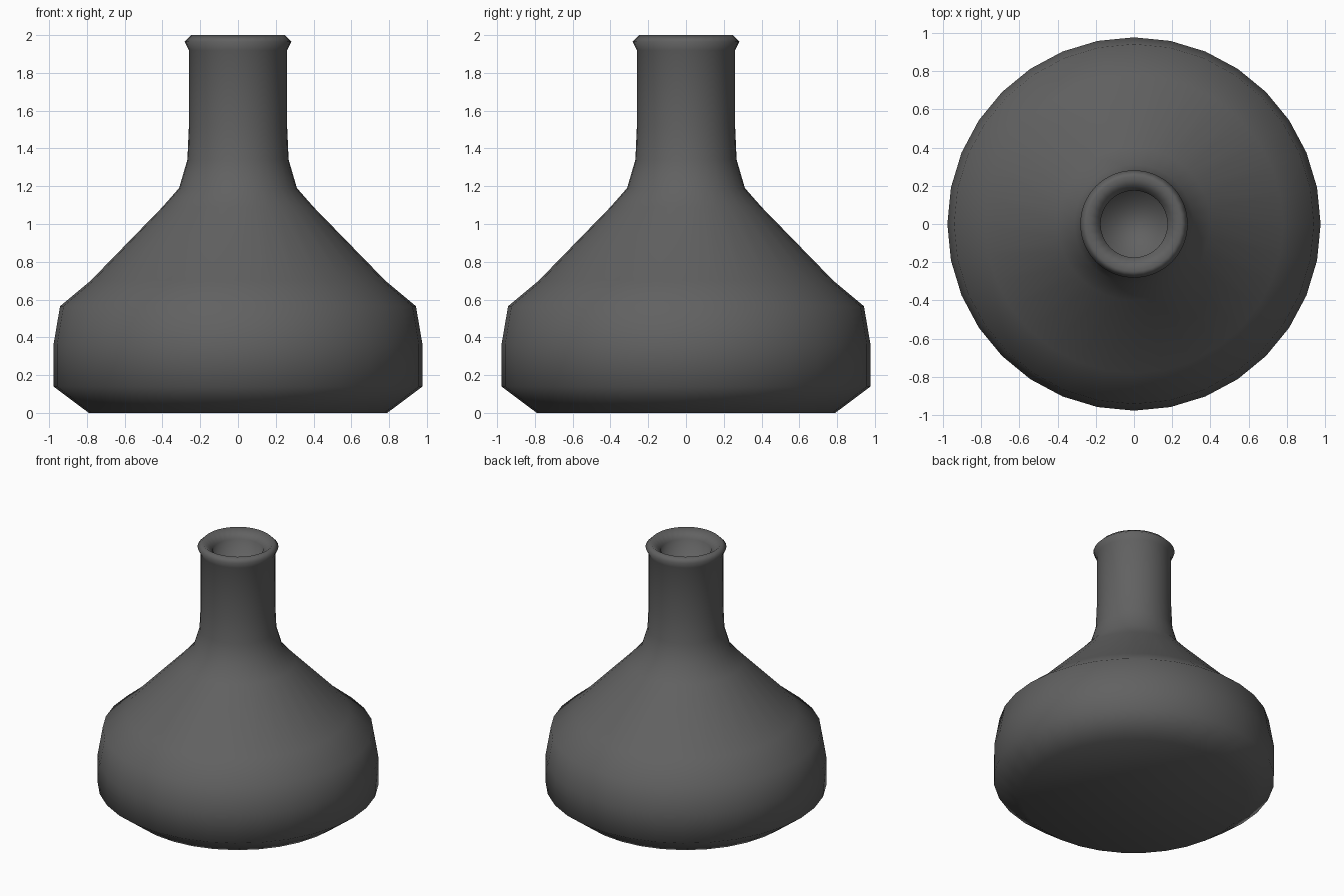
import bpy, bmesh, math

if "Cube" in bpy.data.objects:
    bpy.data.objects.remove(bpy.data.objects["Cube"])

SIDES = 32

# One flat dark grey
grey = bpy.data.materials.new("dark_grey")
grey.diffuse_color = (0.12, 0.12, 0.12, 1)
grey.use_nodes = True
grey.node_tree.nodes["Principled BSDF"].inputs["Base Color"].default_value = grey.diffuse_color

# Outline (radius, height): base, belly, shoulder, neck, lip, mouth recess
profile = [(0.79, 0.0), (0.977, 0.14), (0.977, 0.36), (0.942, 0.565),
           (0.78, 0.70), (0.40, 1.09), (0.312, 1.19), (0.268, 1.34),
           (0.26, 1.52), (0.26, 1.92), (0.282, 1.965), (0.247, 2.0),
           (0.175, 1.94), (0.175, 1.83)]

bm = bmesh.new()
rings = []
for r, z in profile:
    rings.append([bm.verts.new((r * math.cos(2 * math.pi * i / SIDES),
                                r * math.sin(2 * math.pi * i / SIDES), z))
                  for i in range(SIDES)])
for low, high in zip(rings, rings[1:]):
    for i in range(SIDES):
        j = (i + 1) % SIDES
        bm.faces.new((low[i], low[j], high[j], high[i]))

# Flat base and floor of the mouth recess
bm.faces.new(rings[0][::-1])
bm.faces.new(rings[-1])

# Smooth body, crisp lip and mouth edges
for f in bm.faces:
    f.smooth = True
for e in bm.edges:
    if min(v.co.z for v in e.verts) > 1.8 and e.calc_face_angle(0) > math.radians(40):
        e.smooth = False

mesh = bpy.data.meshes.new("flask")
bm.to_mesh(mesh)
bm.free()
mesh.materials.append(grey)
bpy.context.collection.objects.link(bpy.data.objects.new("flask", mesh))
